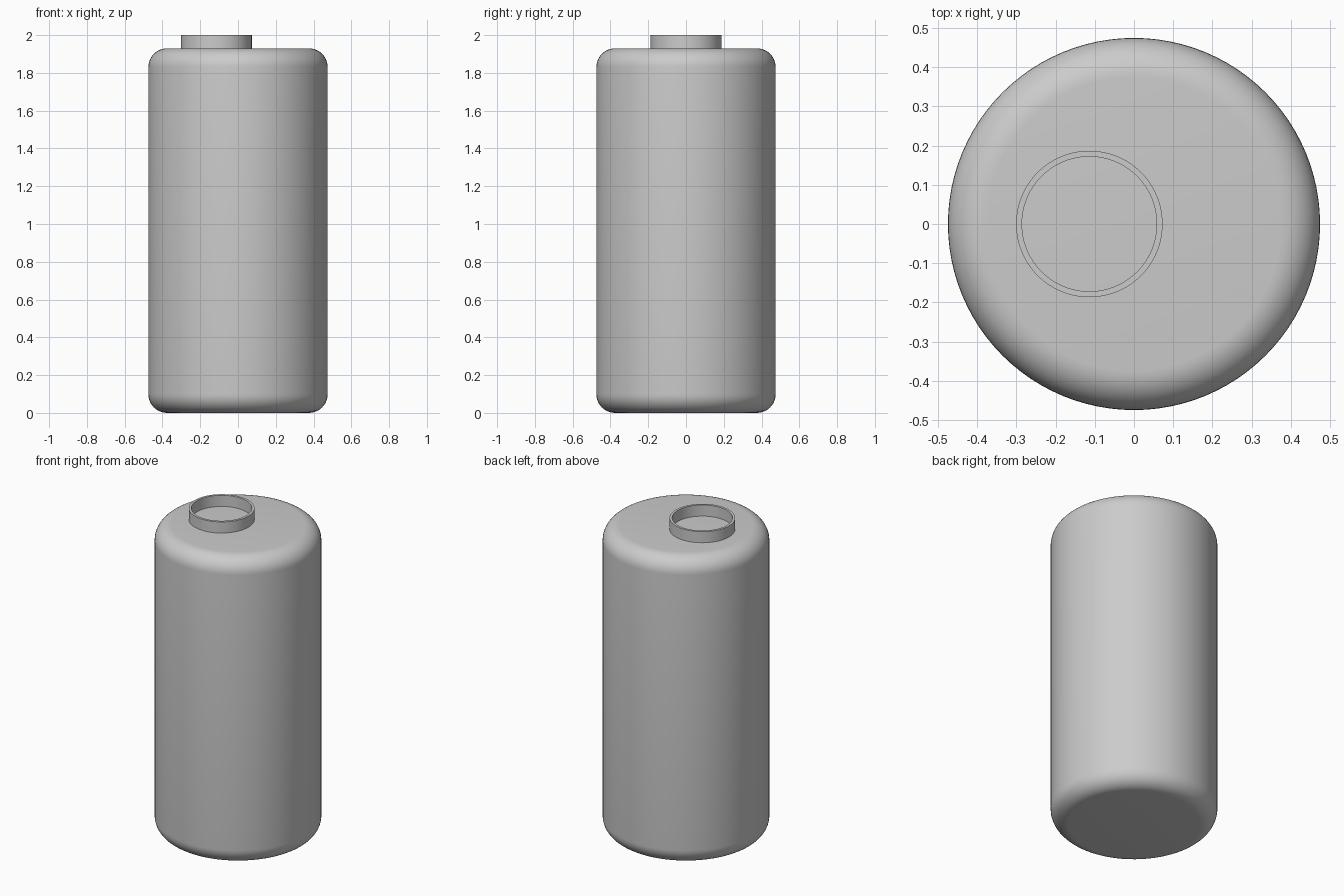
import bpy
import bmesh
import math

cube = bpy.data.objects.get("Cube")
if cube:
    bpy.data.objects.remove(cube, do_unlink=True)

SEGMENTS = 96

# Single plain grey finish
grey = bpy.data.materials.new("plain grey")
grey.use_nodes = True
colour = (0.6, 0.6, 0.6, 1)
grey.diffuse_color = colour
grey.node_tree.nodes["Principled BSDF"].inputs["Base Color"].default_value = colour


def lathe(name, profile, location, closed=False):
    """Spin a list of (radius, height) points around the z axis."""
    bm = bmesh.new()
    verts = [bm.verts.new((r, 0, z)) for r, z in profile]
    edges = [bm.edges.new(pair) for pair in zip(verts, verts[1:])]
    if closed:
        edges.append(bm.edges.new((verts[-1], verts[0])))
    bmesh.ops.spin(bm, geom=verts + edges, cent=(0, 0, 0), axis=(0, 0, 1),
                   angle=math.tau, steps=SEGMENTS)
    bmesh.ops.remove_doubles(bm, verts=bm.verts, dist=0.0001)
    # Cap any open ends with flat discs
    rims = [e for e in bm.edges if e.is_boundary]
    if rims:
        bmesh.ops.holes_fill(bm, edges=rims, sides=0)
    bmesh.ops.recalc_face_normals(bm, faces=bm.faces)
    mesh = bpy.data.meshes.new(name)
    bm.to_mesh(mesh)
    bm.free()
    mesh.materials.append(grey)
    obj = bpy.data.objects.new(name, mesh)
    obj.location = location
    bpy.context.collection.objects.link(obj)
    bpy.ops.object.select_all(action="DESELECT")
    obj.select_set(True)
    bpy.context.view_layer.objects.active = obj
    bpy.ops.object.shade_smooth_by_angle(angle=math.radians(30))
    return obj


# Body: upright cylinder with rounded top and bottom edges
radius, top, fillet, steps = 0.475, 1.93, 0.1, 10
arc = [math.radians(90) * i / steps for i in range(steps + 1)]
lower = [(radius - fillet + fillet * math.sin(a), fillet - fillet * math.cos(a))
         for a in arc]
upper = [(r, top - z) for r, z in reversed(lower)]
lathe("body", lower + upper, (0, 0, 0))

# Neck: thin open collar set off centre on the top
outer, inner, base, lip = 0.187, 0.172, 1.92, 2.0
lathe("neck_ring", [(inner, base), (outer, base), (outer, lip), (inner, lip)],
      (-0.114, 0, 0), closed=True)
